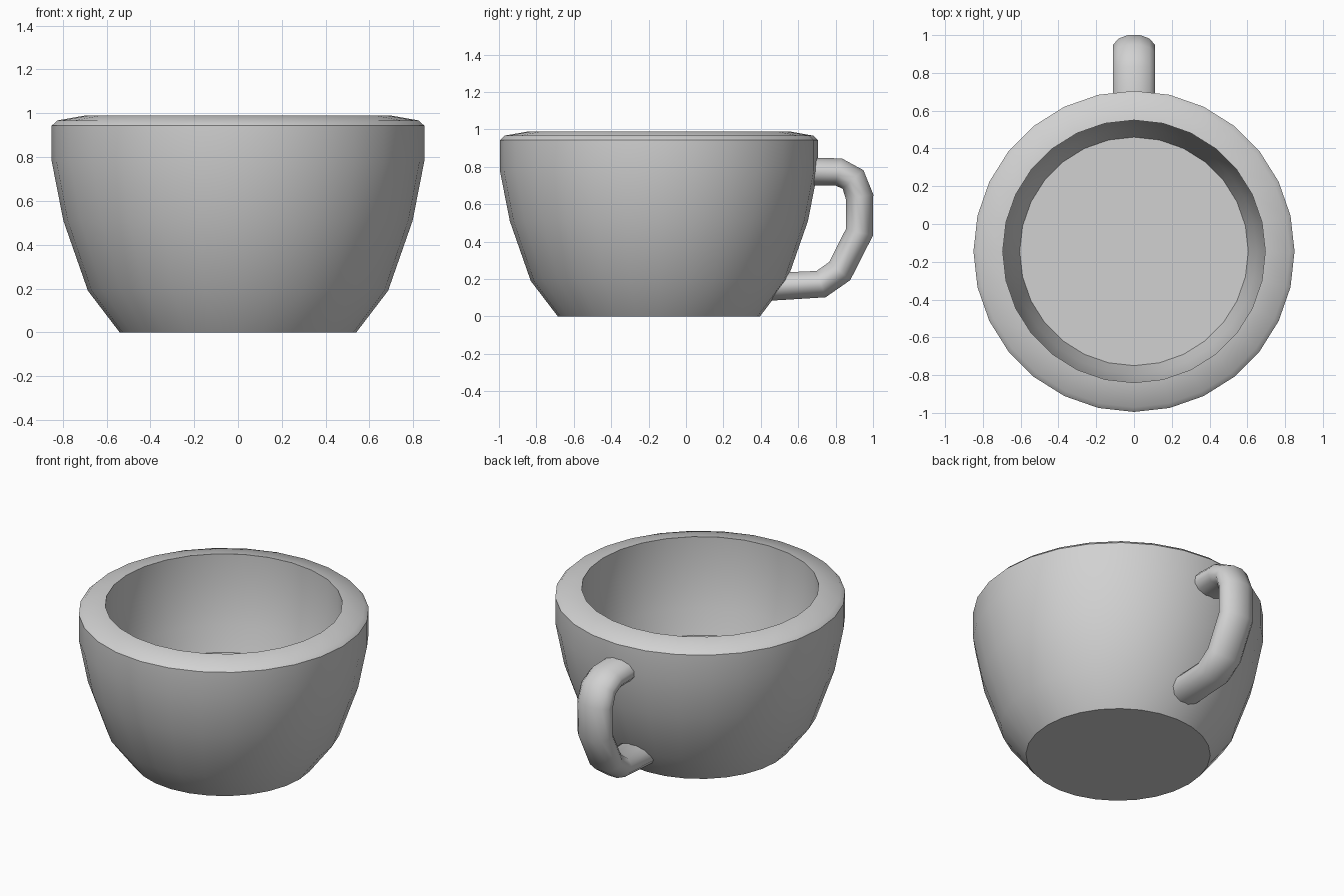
import bpy, bmesh
from math import sin, cos, pi, radians
from mathutils import Vector

cube = bpy.data.objects.get("Cube")
if cube:
    bpy.data.objects.remove(cube, do_unlink=True)

# Single glaze colour
glaze = bpy.data.materials.new("grey_glaze")
glaze.use_nodes = True
grey = (0.64, 0.64, 0.64, 1)
glaze.diffuse_color = grey
for node in glaze.node_tree.nodes:
    if node.type == 'BSDF_PRINCIPLED':
        node.inputs["Base Color"].default_value = grey


def skin(name, rings, smooth_angle):
    """Bridge equal-length closed rings of points and cap both ends."""
    bm = bmesh.new()
    loops = [[bm.verts.new(p) for p in ring] for ring in rings]
    n = len(loops[0])
    for a, b in zip(loops, loops[1:]):
        for i in range(n):
            j = (i + 1) % n
            bm.faces.new((a[i], a[j], b[j], b[i]))
    bm.faces.new(loops[0][::-1])
    bm.faces.new(loops[-1])
    bmesh.ops.recalc_face_normals(bm, faces=bm.faces)
    mesh = bpy.data.meshes.new(name)
    bm.to_mesh(mesh)
    bm.free()
    mesh.materials.append(glaze)
    obj = bpy.data.objects.new(name, mesh)
    bpy.context.collection.objects.link(obj)
    bpy.ops.object.select_all(action='DESELECT')
    obj.select_set(True)
    bpy.context.view_layer.objects.active = obj
    bpy.ops.object.shade_smooth_by_angle(angle=radians(smooth_angle))
    return obj


# Cup bowl: outer wall, sloped rim, inner wall and floor as (radius, height)
SIDES, CENTRE_Y = 28, -0.145
profile = [(0.54, 0), (0.685, 0.19), (0.797, 0.51), (0.85, 0.78), (0.85, 0.943),
           (0.825, 0.967), (0.695, 0.99), (0.695, 0.8), (0.65, 0.55), (0.605, 0.395)]
angles = [2 * pi * i / SIDES for i in range(SIDES)]
skin("cup_bowl",
     [[(r * cos(a), CENTRE_Y + r * sin(a), z) for a in angles] for r, z in profile], 35)

# Handle: oval section swept along a path of (y, z), ends buried in the wall
path = [Vector(p) for p in [(0.62, 0.775), (0.815, 0.773), (0.893, 0.733), (0.928, 0.64),
                            (0.927, 0.45), (0.822, 0.243), (0.722, 0.173), (0.42, 0.157)]]
HALF_WIDTH, HALF_DEPTH, FACETS = 0.116, 0.077, 12
rings = []
for i, p in enumerate(path):
    before = (p - path[i - 1]).normalized() if i else Vector((0, 0))
    after = (path[i + 1] - p).normalized() if i < len(path) - 1 else Vector((0, 0))
    along = (before + after).normalized()
    side = Vector((-along.y, along.x))
    ring = []
    for k in range(FACETS):
        a = 2 * pi * (k + 0.5) / FACETS
        q = p + side * HALF_DEPTH * sin(a)
        ring.append((HALF_WIDTH * cos(a), q.x, q.y))
    rings.append(ring)
skin("handle", rings, 50)
